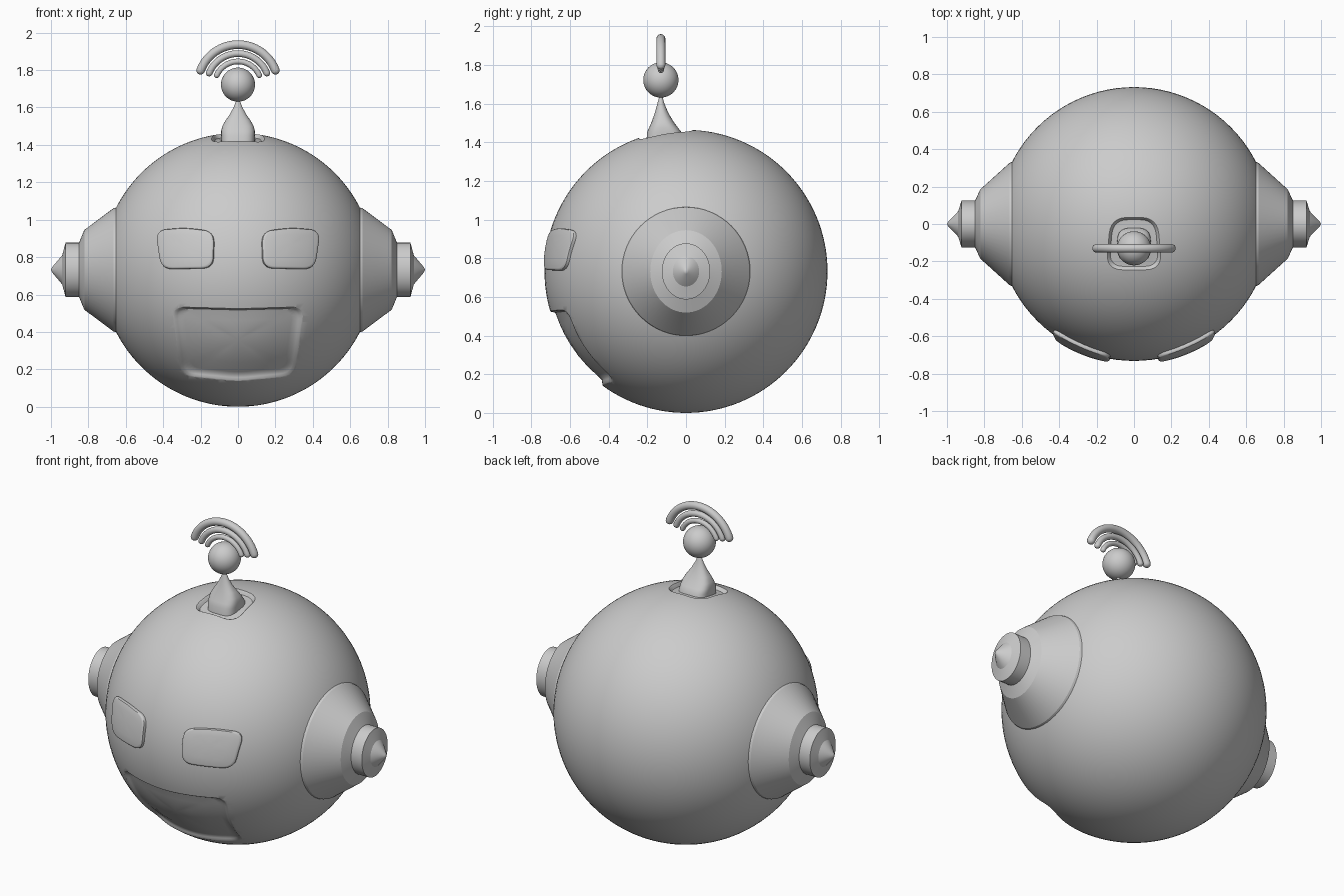
import bpy, bmesh, math
from mathutils import Vector

if "Cube" in bpy.data.objects:
    bpy.data.objects.remove(bpy.data.objects["Cube"])

R = 0.732
C = Vector((0, 0, R))


def finish(name, bm, angle=35):
    bmesh.ops.recalc_face_normals(bm, faces=bm.faces)
    me = bpy.data.meshes.new(name)
    bm.to_mesh(me)
    bm.free()
    ob = bpy.data.objects.new(name, me)
    bpy.context.collection.objects.link(ob)
    smooth(ob, angle)
    return ob


def smooth(ob, angle=35):
    bpy.ops.object.select_all(action='DESELECT')
    ob.select_set(True)
    bpy.context.view_layer.objects.active = ob
    bpy.ops.object.shade_smooth_by_angle(angle=math.radians(angle))


def skin(rings, close_points=(None, None)):
    """Bridge rings of points; each end closes to a point or a flat cap."""
    bm = bmesh.new()
    vs = [[bm.verts.new(p) for p in r] for r in rings]
    n = len(vs[0])
    for a, b in zip(vs, vs[1:]):
        for i in range(n):
            j = (i + 1) % n
            bm.faces.new((a[i], a[j], b[j], b[i]))
    for ring, p in zip((vs[0], vs[-1]), close_points):
        if p is None:
            bm.faces.new(ring)
        else:
            v = bm.verts.new(p)
            for i in range(n):
                bm.faces.new((ring[i], ring[(i + 1) % n], v))
    return bm


def rounded(corners, r, steps=6):
    """Rounded, subdivided outline from (u, v) corners."""
    pts = [Vector(c) for c in corners]
    n = len(pts)
    out = []
    for i, p in enumerate(pts):
        a, b = pts[i - 1], pts[(i + 1) % n]
        s, e = p + (a - p).normalized() * r, p + (b - p).normalized() * r
        for k in range(steps + 1):
            t = k / steps
            out.append(s * (1 - t) ** 2 + p * 2 * t * (1 - t) + e * t * t)
        nxt = b + (p - b).normalized() * r
        out += [e.lerp(nxt, k / 6) for k in range(1, 6)]
    return out


def patch(name, outline, levels, inner, outer, top=False):
    """Closed shell following the head; levels are (outline scale, radius)."""
    mid = sum(outline, Vector((0, 0))) / len(outline)

    def place(q, rad):
        h = math.sqrt(R * R - q.length_squared)
        d = Vector((q.x, q.y, h)) if top else Vector((q.x, -h, q.y))
        return C + d * (rad / R)
    rings = [[place(mid + (p - mid) * s, rad) for p in outline] for s, rad in levels]
    return finish(name, skin(rings, (place(mid, inner), place(mid, outer))))


def carve(ob, cutter):
    m = ob.modifiers.new("recess", 'BOOLEAN')
    m.operation, m.solver, m.object = 'DIFFERENCE', 'EXACT', cutter
    bpy.context.view_layer.objects.active = ob
    bpy.ops.object.modifier_apply(modifier=m.name)
    bpy.data.objects.remove(cutter)


# head ball
bm = bmesh.new()
bmesh.ops.create_uvsphere(bm, u_segments=96, v_segments=64, radius=R)
bmesh.ops.translate(bm, verts=bm.verts, vec=C)
head = finish("head", bm)

# recessed mouth and recessed antenna seat
D = 0.024
hollow = [(0.3, R - D), (0.6, R - D), (0.85, R - D), (0.92, R - D + 0.002),
          (0.955, R - 0.012), (0.98, R - 0.003), (1.02, R + 0.003), (1.06, R + 0.05),
          (0.5, R + 0.05)]
mouth = rounded([(-0.355, 0.535 - R), (-0.305, 0.165 - R), (0, 0.135 - R),
                 (0.305, 0.165 - R), (0.355, 0.535 - R), (0, 0.525 - R)], 0.065)
carve(head, patch("mouth_cutter", mouth, hollow, R - D, R + 0.05))
seat = rounded([(-0.125, 0.035), (-0.15, -0.245), (0.15, -0.245), (0.125, 0.035)], 0.09)
carve(head, patch("seat_cutter", seat, hollow, R - D, R + 0.05, top=True))
smooth(head)

# raised eye plates
raised = [(0.5, R - 0.04), (1.0, R - 0.04), (1.0, R + 0.008), (0.985, R + 0.015),
          (0.95, R + 0.019), (0.9, R + 0.02), (0.6, R + 0.02), (0.3, R + 0.02)]
for side, s in (("right", 1), ("left", -1)):
    eye = rounded([(s * u, z - R) for u, z in
                   ((0.13, 0.74), (0.405, 0.735), (0.435, 0.94), (0.28, 0.955), (0.125, 0.935))], 0.06)
    patch("eye_" + side, eye, raised, R - 0.04, R + 0.02)

# stepped ear pods: (x, half depth, half height)
ear = [(0.60, 0.30, 0.30), (0.65, 0.333, 0.333), (0.665, 0.327, 0.33), (0.822, 0.185, 0.213),
       (0.85, 0.125, 0.145), (0.922, 0.125, 0.145), (0.94, 0.068, 0.078), (0.994, 0.012, 0.014)]
for side, s in (("right", 1), ("left", -1)):
    rings = [[(s * x, ry * math.cos(k * math.tau / 64), R + rz * math.sin(k * math.tau / 64))
              for k in range(64)] for x, ry, rz in ear]
    finish("ear_" + side, skin(rings, (None, (s * 1.0, 0, R))), 20)

# antenna stem: (z, half width, half depth, centre y, squareness)
stem = [(1.38, 0.09, 0.095, -0.11, 3.2), (1.45, 0.09, 0.09, -0.112, 3.2),
        (1.475, 0.09, 0.075, -0.116, 3), (1.50, 0.084, 0.06, -0.12, 2.8),
        (1.53, 0.067, 0.045, -0.124, 2.5), (1.56, 0.046, 0.032, -0.127, 2.2),
        (1.60, 0.024, 0.018, -0.13, 2), (1.645, 0.006, 0.006, -0.13, 2)]


def power(v, e):
    return math.copysign(abs(v) ** (2 / e), v)


rings = [[(w * power(math.cos(k * math.tau / 48), e), y + d * power(math.sin(k * math.tau / 48), e), z)
          for k in range(48)] for z, w, d, y, e in stem]
finish("antenna_stem", skin(rings), 50)

# antenna ball
AY, AZ = -0.13, 1.722
bm = bmesh.new()
bmesh.ops.create_uvsphere(bm, u_segments=48, v_segments=32, radius=0.091)
bmesh.ops.translate(bm, verts=bm.verts, vec=(0, AY, AZ))
finish("antenna_ball", bm)

# three signal arcs with rounded ends
for i, (rad, tube, deg) in enumerate(((0.214, 0.023, 69), (0.166, 0.018, 68), (0.124, 0.015, 66))):
    a = math.radians(deg)
    stations = [(-a - tube / rad * math.sin(t), tube * math.cos(t)) for t in (1.45, 1.1, 0.7, 0.35)]
    stations += [(-a + 2 * a * k / 32, tube) for k in range(33)]
    stations += [(-p, t) for p, t in reversed(stations[:4])]
    rings = []
    for p, t in stations:
        out = Vector((math.sin(p), 0, math.cos(p)))
        rings.append([Vector((0, AY, AZ)) + out * (rad + t * math.cos(k * math.tau / 20))
                      + Vector((0, t * math.sin(k * math.tau / 20), 0)) for k in range(20)])
    finish("signal_arc_%d" % (i + 1), skin(rings), 50)
